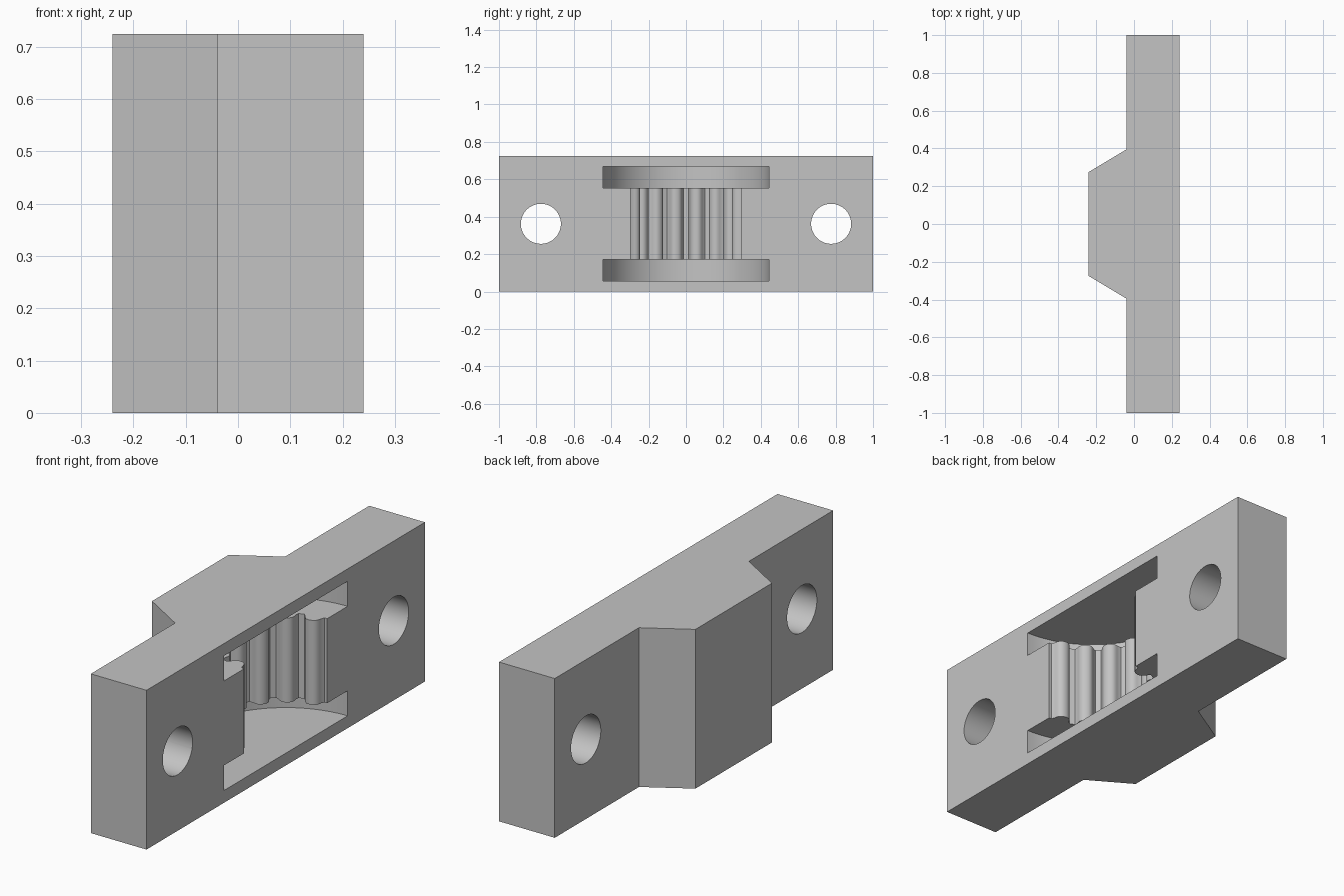
import bpy, bmesh
from math import sin, cos, pi, radians
from mathutils import Matrix

if "Cube" in bpy.data.objects:
    bpy.data.objects.remove(bpy.data.objects["Cube"], do_unlink=True)

HEIGHT, FACE_X = 0.724, 0.24
MID_Z = HEIGHT / 2

grey = bpy.data.materials.new("plain_grey")
grey.use_nodes = True
colour = (0.55, 0.55, 0.55, 1)
grey.diffuse_color = colour
grey.node_tree.nodes["Principled BSDF"].inputs["Base Color"].default_value = colour


def prism(name, outline, z0, z1, matrix=Matrix()):
    """Extrude a flat outline from z0 to z1."""
    bm = bmesh.new()
    base = bm.faces.new([bm.verts.new((x, y, z0)) for x, y in outline])
    ext = bmesh.ops.extrude_face_region(bm, geom=[base])
    top = [v for v in ext["geom"] if isinstance(v, bmesh.types.BMVert)]
    bmesh.ops.translate(bm, verts=top, vec=(0, 0, z1 - z0))
    bmesh.ops.recalc_face_normals(bm, faces=bm.faces)
    bm.transform(matrix)
    mesh = bpy.data.meshes.new(name)
    bm.to_mesh(mesh)
    bm.free()
    mesh.materials.append(grey)
    obj = bpy.data.objects.new(name, mesh)
    bpy.context.collection.objects.link(obj)
    return obj


def circle(radius, count, cx=0.0):
    return [(cx + radius * cos(2 * pi * i / count), radius * sin(2 * pi * i / count))
            for i in range(count)]


def toothed_outline(radius, teeth):
    """Pulley outline with rounded grooves, centred on the open face."""
    half = [(0.046, 0), (0.039, 0.012), (0.036, 0.022), (0.032, 0.032),
            (0.024, 0.041), (0.012, 0.046)]
    groove = [(-w, d) for w, d in half] + [(0, 0.047)] + [(w, d) for w, d in reversed(half)]
    points = []
    for t in range(teeth):
        mid = 2 * pi * (t + 0.5) / teeth
        for w, d in groove:
            r, a = radius - d, mid + w / radius
            points.append((FACE_X + r * cos(a), r * sin(a)))
        # Crown between two grooves
        crown = mid + pi / teeth
        points.append((FACE_X + radius * cos(crown), radius * sin(crown)))
    return points


# Block with a tapered bulge at the rear of the pocket
side = [(FACE_X, 1), (-0.04, 1), (-0.04, 0.395), (-0.24, 0.275)]
body = prism("clamp_block", side + [(x, -y) for x, y in reversed(side)], 0, HEIGHT)

# Pocket cutters: two flange recesses and the toothed core
cutters = [prism("flange_cutter", circle(0.445, 96, FACE_X), z, z + 0.114)
           for z in (0.056, HEIGHT - 0.17)]
cutters.append(prism("toothed_cutter", toothed_outline(0.298, 16), 0.11, HEIGHT - 0.11))

# Screw hole cutters
for y in (-0.776, 0.776):
    turn = Matrix.Translation((0, y, MID_Z)) @ Matrix.Rotation(radians(90), 4, "Y")
    cutters.append(prism("screw_hole_cutter", circle(0.107, 64), -0.5, 0.5, turn))

for cutter in cutters:
    cutter.hide_render = True
    mod = body.modifiers.new(cutter.name, "BOOLEAN")
    mod.operation = "DIFFERENCE"
    mod.solver = "EXACT"
    mod.object = cutter

# Bake the cuts and drop the helpers
graph = bpy.context.evaluated_depsgraph_get()
result = bpy.data.meshes.new_from_object(body.evaluated_get(graph))
body.modifiers.clear()
body.data = result
for cutter in cutters:
    bpy.data.objects.remove(cutter, do_unlink=True)

bpy.ops.object.select_all(action="DESELECT")
body.select_set(True)
bpy.context.view_layer.objects.active = body
bpy.ops.object.shade_smooth_by_angle(angle=radians(28))
